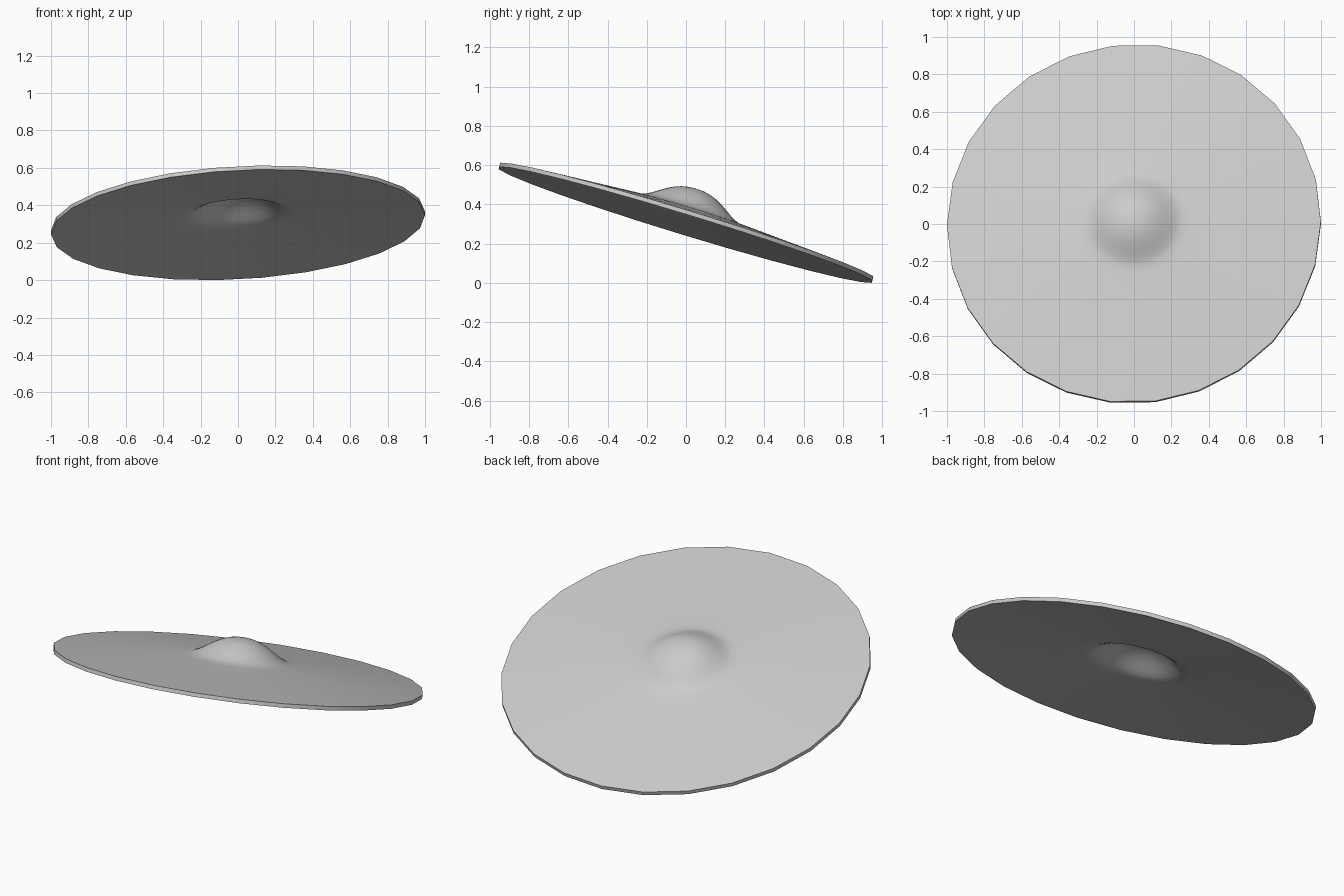
import bpy, bmesh, math
from mathutils import Vector, Matrix

if "Cube" in bpy.data.objects:
    bpy.data.objects.remove(bpy.data.objects["Cube"])

SIDES = 26
T = 0.022  # sheet thickness

# Upper profile (radius, height) from bell centre to rim
top = [(0, .181), (.04, .179), (.075, .172), (.11, .159), (.146, .141), (.18, .119),
       (.21, .099), (.236, .084), (.262, .074), (.3, .068), (.42, .059),
       (.6, .044), (.8, .028), (1.001, .011)]
# Hollow underside follows the same curve
profile = top + [(r, h - T) for r, h in reversed(top)]

# Spin the thin profile into a cymbal-like disc
bm = bmesh.new()
vs = [bm.verts.new((r, 0, h)) for r, h in profile]
edges = [bm.edges.new(p) for p in zip(vs, vs[1:])]
bmesh.ops.spin(bm, geom=vs + edges, cent=(0, 0, 0), axis=(0, 0, 1),
               angle=2 * math.pi, steps=SIDES, use_duplicate=False)
bmesh.ops.remove_doubles(bm, verts=bm.verts, dist=1e-4)
bmesh.ops.recalc_face_normals(bm, faces=bm.faces)

# Tilt: front edge raised, right side slightly higher
tilt = Vector((0, 0, 1)).rotation_difference(Vector((-.055, .305, 1)))
bm.transform(tilt.to_matrix().to_4x4())

# Centre on x and y, rest on z = 0
lo = [min(v.co[i] for v in bm.verts) for i in range(3)]
hi = [max(v.co[i] for v in bm.verts) for i in range(3)]
bm.transform(Matrix.Translation((-(lo[0] + hi[0]) / 2, -(lo[1] + hi[1]) / 2, -lo[2])))

mesh = bpy.data.meshes.new("cymbal_disc")
bm.to_mesh(mesh)
bm.free()
disc = bpy.data.objects.new("cymbal_disc", mesh)
bpy.context.collection.objects.link(disc)
bpy.context.view_layer.objects.active = disc
disc.select_set(True)
bpy.ops.object.shade_smooth_by_angle(angle=math.radians(35))
